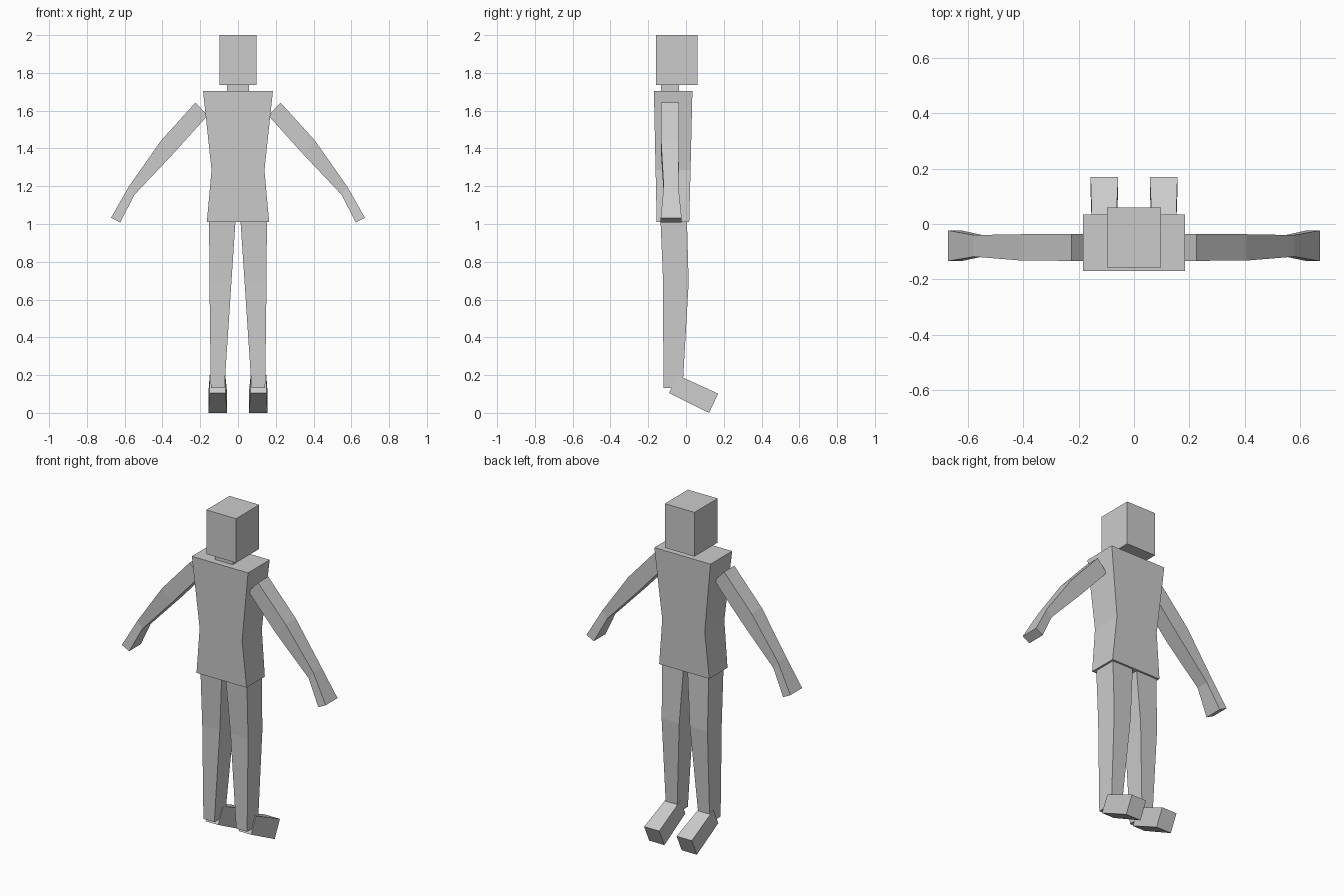
import bpy, bmesh

if "Cube" in bpy.data.objects:
    bpy.data.objects.remove(bpy.data.objects["Cube"])


def loft(name, rings, mirror=False):
    """Closed flat-faced solid through successive four-cornered rings."""
    bm = bmesh.new()
    loops = [[bm.verts.new(p) for p in ring] for ring in rings]
    for lo, hi in zip(loops, loops[1:]):
        for i in range(4):
            j = (i + 1) % 4
            bm.faces.new((lo[i], lo[j], hi[j], hi[i]))
    bm.faces.new(loops[0])
    bm.faces.new(loops[-1])
    bmesh.ops.recalc_face_normals(bm, faces=bm.faces)
    mesh = bpy.data.meshes.new(name)
    bm.to_mesh(mesh)
    bm.free()
    ob = bpy.data.objects.new(name, mesh)
    bpy.context.collection.objects.link(ob)
    if mirror:
        ob.modifiers.new("Mirror", 'MIRROR').use_mirror_merge = False
    return ob


def level(x0, x1, y0, y1, z):
    """Horizontal ring."""
    return [(x0, y0, z), (x1, y0, z), (x1, y1, z), (x0, y1, z)]


def slanted(ax, az, bx, bz, y0, y1):
    """Ring tilted in the front view, from point a to point b."""
    return [(ax, y0, az), (bx, y0, bz), (bx, y1, bz), (ax, y1, az)]


def pitched(x0, x1, ya, za, yb, zb):
    """Ring tilted in the side view, from point a to point b."""
    return [(x0, ya, za), (x1, ya, za), (x1, yb, zb), (x0, yb, zb)]


# Head and neck
loft("head", [level(-.098, .098, -.158, .06, z) for z in (1.737, 2.0)])
loft("neck", [level(-.058, .058, -.132, -.036, z) for z in (1.68, 1.75)])

# Torso: shoulders, waist, hips
loft("torso", [
    level(-.165, .165, -.155, .017, 1.01),
    level(-.14, .14, -.161, .024, 1.285),
    level(-.185, .185, -.17, .034, 1.705),
])

# Arms with flared hands: shoulder, elbow, wrist, fingertips
loft("arms", [
    slanted(.225, 1.643, .161, 1.574, -.133, -.037),
    slanted(.407, 1.442, .342, 1.373, -.132, -.037),
    slanted(.579, 1.197, .548, 1.155, -.118, -.04),
    slanted(.672, 1.033, .624, 1.008, -.134, -.023),
], mirror=True)

# Legs: hip, knee, ankle
loft("legs", [
    level(.013, .153, -.135, .005, 1.02),
    level(.035, .151, -.121, .014, .69),
    level(.072, .144, -.12, -.018, .132),
], mirror=True)

# Feet: heel, toe
loft("feet", [
    pitched(.067, .15, -.09, .105, -.045, .2),
    pitched(.057, .157, .122, 0, .17, .102),
], mirror=True)
